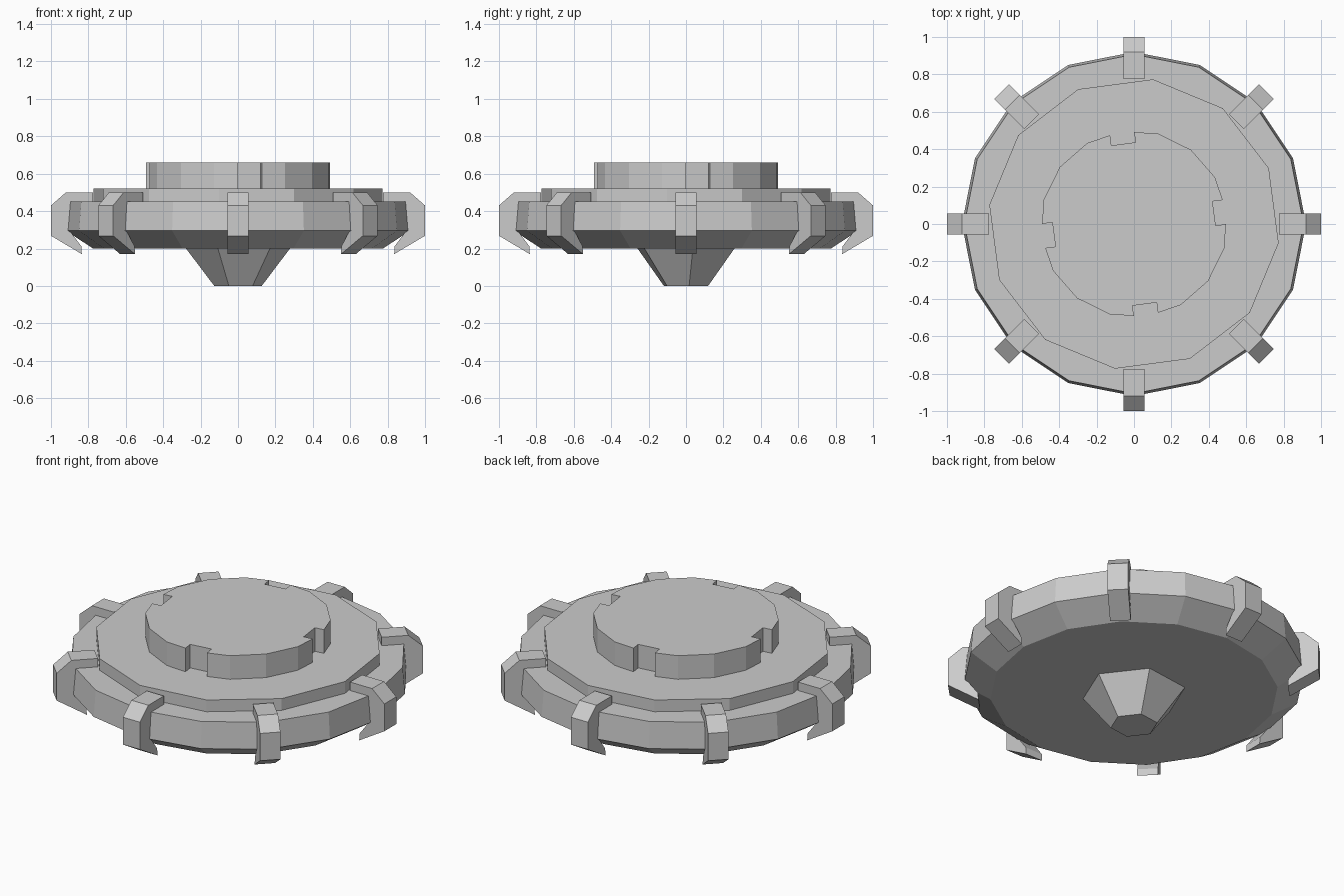
import bpy
import bmesh
from math import sin, cos, tan, radians, pi
from mathutils import Matrix, Vector

cube = bpy.data.objects.get("Cube")
if cube:
    bpy.data.objects.remove(cube, do_unlink=True)

grey = bpy.data.materials.new("light_grey")
grey.use_nodes = True
colour = (0.6, 0.6, 0.6, 1)
grey.diffuse_color = colour
grey.node_tree.nodes["Principled BSDF"].inputs["Base Color"].default_value = colour


def finish(name, bm):
    """Turn a bmesh into a flat shaded grey object."""
    bmesh.ops.recalc_face_normals(bm, faces=bm.faces)
    mesh = bpy.data.meshes.new(name)
    bm.to_mesh(mesh)
    bm.free()
    mesh.materials.append(grey)
    obj = bpy.data.objects.new(name, mesh)
    bpy.context.collection.objects.link(obj)
    return obj


def ring(sides, radius, turn, z):
    angles = [radians(turn) + 2 * pi * i / sides for i in range(sides)]
    return [Vector((radius * cos(a), radius * sin(a), z)) for a in angles]


def loft(name, loops):
    """Skin a stack of matching loops and cap both ends."""
    bm = bmesh.new()
    rows = [[bm.verts.new(p) for p in loop] for loop in loops]
    n = len(rows[0])
    for low, high in zip(rows, rows[1:]):
        for i in range(n):
            j = (i + 1) % n
            bm.faces.new((low[i], low[j], high[j], high[i]))
    bm.faces.new(rows[0])
    bm.faces.new(rows[-1])
    return finish(name, bm)


# Main disc with chamfered underside
loft("main_disc", [ring(16, r, 0, z) for r, z in
                   ((0.775, 0.2), (0.92, 0.295), (0.907, 0.45))])

# Stepped middle plate
loft("middle_plate", [ring(12, 0.78, 22.5, z) for z in (0.44, 0.52)])

# Tapered hexagonal foot
loft("tapered_foot", [ring(6, r, 7.5, z) for r, z in ((0.128, 0), (0.288, 0.21))])

# Raised cap: sixteen sides with a square notch at every fourth corner
RADIUS, HALF, FLOOR = 0.5, 0.065, 0.432
lip = RADIUS - HALF * tan(pi / 16)
notch = [(lip, -HALF), (FLOOR, -HALF), (FLOOR, HALF), (lip, HALF)]
corners = [(RADIUS * cos(k * pi / 8), RADIUS * sin(k * pi / 8)) for k in (1, 2, 3)]
outline = []
for quarter in range(4):
    spin = Matrix.Rotation(radians(7.5 + 90 * quarter), 3, "Z")
    outline += [spin @ Vector((x, y, 0)) for x, y in notch + corners]
loft("notched_cap", [[p + Vector((0, 0, z)) for p in outline] for z in (0.51, 0.66)])

# Eight bent clamps around the rim
clamp = [(0.775, 0.5), (0.92, 0.5), (1.0, 0.43), (1.0, 0.268),
         (0.835, 0.17), (0.838, 0.212), (0.9, 0.295), (0.89, 0.44), (0.775, 0.44)]
for i in range(8):
    spin = Matrix.Rotation(i * pi / 4, 3, "Z")
    loft(f"rim_clamp_{i + 1}",
         [[spin @ Vector((r, y, z)) for r, z in clamp] for y in (-0.056, 0.056)])
